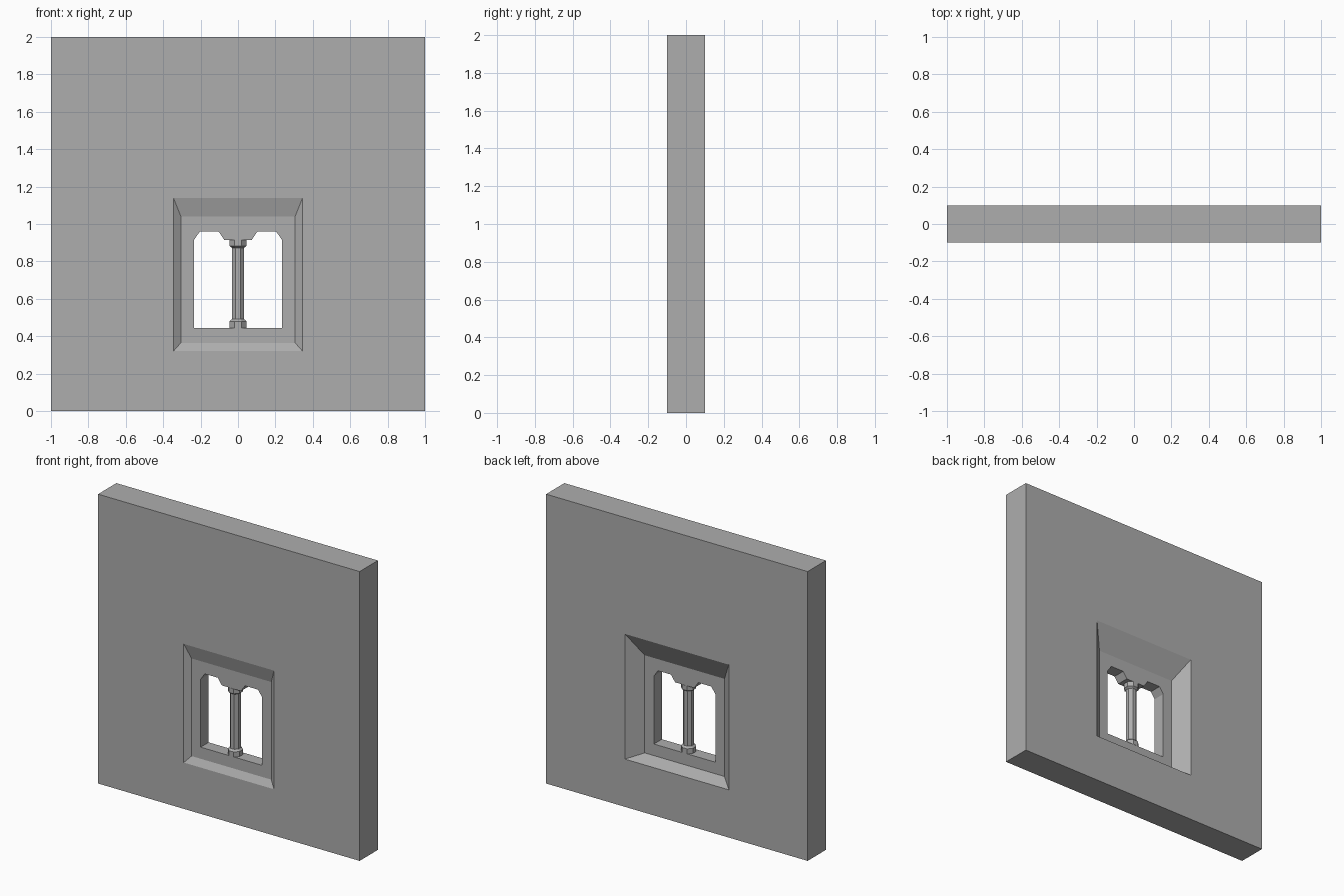
import bpy
import bmesh
from math import pi, cos

cube = bpy.data.objects.get("Cube")
if cube:
    bpy.data.objects.remove(cube, do_unlink=True)

stone = bpy.data.materials.new("grey stone")
stone.use_nodes = True
GREY = (0.42, 0.42, 0.42, 1)
stone.diffuse_color = GREY
stone.node_tree.nodes["Principled BSDF"].inputs["Base Color"].default_value = GREY

FRONT, BACK = -0.072, 0.015      # faces of the thin window panel
MID = (FRONT + BACK) / 2


def loft(name, rings):
    """Skin a list of equal-sided rings and cap both ends."""
    bm = bmesh.new()
    loops = [[bm.verts.new(p) for p in ring] for ring in rings]
    n = len(loops[0])
    for a, b in zip(loops, loops[1:]):
        for i in range(n):
            j = (i + 1) % n
            bm.faces.new((a[i], a[j], b[j], b[i]))
    bm.faces.new(loops[0])
    bm.faces.new(loops[-1])
    bmesh.ops.recalc_face_normals(bm, faces=bm.faces)
    mesh = bpy.data.meshes.new(name)
    bm.to_mesh(mesh)
    bm.free()
    mesh.materials.append(stone)
    obj = bpy.data.objects.new(name, mesh)
    bpy.context.collection.objects.link(obj)
    return obj


def rect(half, bottom, top, y):
    return [(-half, y, bottom), (half, y, bottom), (half, y, top), (-half, y, top)]


def octagon(apothem, z):
    r = apothem / cos(pi / 8)
    return [(r * cos(a), MID + r * cos(a - pi / 2), z)
            for a in (pi / 8 + i * pi / 4 for i in range(8))]


# Wall with a splayed recess on each side
wall = loft("wall", [
    rect(0.305, 0.365, 1.04, FRONT),
    rect(0.345, 0.32, 1.14, -0.1),
    rect(1, 0, 2, -0.1),
    rect(1, 0, 2, 0.1),
    rect(0.397, 0.33, 1.195, 0.1),
    rect(0.305, 0.365, 1.04, BACK),
])

# Twin window opening with chamfered heads, mirrored about the column
half = [(0.235, 0.445), (0.235, 0.915), (0.204, 0.96), (0.104, 0.96), (0.073, 0.915)]
outline = half + [(-x, z) for x, z in reversed(half)]
cutter = loft("opening_cutter", [[(x, y, z) for x, z in outline] for y in (-0.2, 0.2)])
cutter.hide_render = True
cutter.hide_viewport = True
cut = wall.modifiers.new("opening", "BOOLEAN")
cut.operation = "DIFFERENCE"
cut.solver = "EXACT"
cut.object = cutter

# Octagonal column: base, shaft and capital in one profile
profile = [(0.045, 0.445), (0.045, 0.48), (0.032, 0.492),
           (0.032, 0.872), (0.045, 0.882), (0.045, 0.915)]
loft("column", [octagon(a, z) for a, z in profile])
